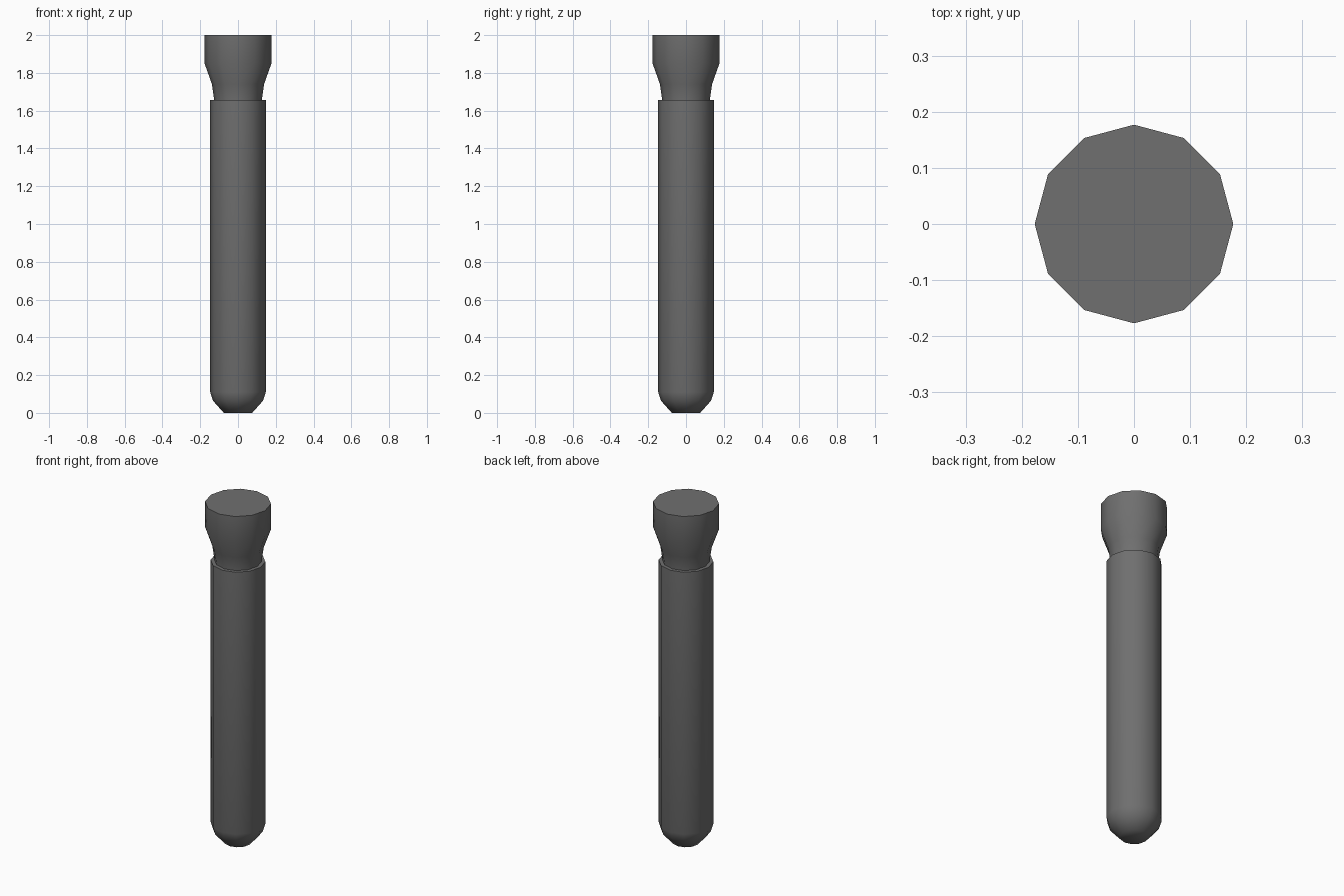
import bpy, math

if "Cube" in bpy.data.objects:
    bpy.data.objects.remove(bpy.data.objects["Cube"])

SIDES = 12

# Dark grey finish shared by both parts
dark = bpy.data.materials.new("dark_grey")
dark.diffuse_color = (0.16, 0.16, 0.16, 1)
dark.use_nodes = True
dark.node_tree.nodes["Principled BSDF"].inputs["Base Color"].default_value = dark.diffuse_color


def lathe(name, profile):
    """Revolve (radius, z) points around z and cap both ends."""
    verts = [(r * math.cos(2 * math.pi * i / SIDES), r * math.sin(2 * math.pi * i / SIDES), z)
             for r, z in profile for i in range(SIDES)]
    faces = [(k * SIDES + i, k * SIDES + (i + 1) % SIDES,
              (k + 1) * SIDES + (i + 1) % SIDES, (k + 1) * SIDES + i)
             for k in range(len(profile) - 1) for i in range(SIDES)]
    last = (len(profile) - 1) * SIDES
    faces.append(tuple(reversed(range(SIDES))))
    faces.append(tuple(range(last, last + SIDES)))
    mesh = bpy.data.meshes.new(name)
    mesh.from_pydata(verts, [], faces)
    mesh.materials.append(dark)
    obj = bpy.data.objects.new(name, mesh)
    bpy.context.collection.objects.link(obj)
    bpy.ops.object.select_all(action='DESELECT')
    obj.select_set(True)
    bpy.context.view_layer.objects.active = obj
    bpy.ops.object.shade_smooth_by_angle(angle=math.radians(60))
    return obj


# Tube with a rounded foot and a flat rim around the stopper
lathe("tube", [(0.075, 0), (0.133, 0.065), (0.147, 0.11), (0.147, 1.657)])

# Flared stopper, seated slightly inside the tube
lathe("stopper", [(0.125, 1.6), (0.126, 1.657), (0.138, 1.74), (0.177, 1.85), (0.177, 2.0)])
